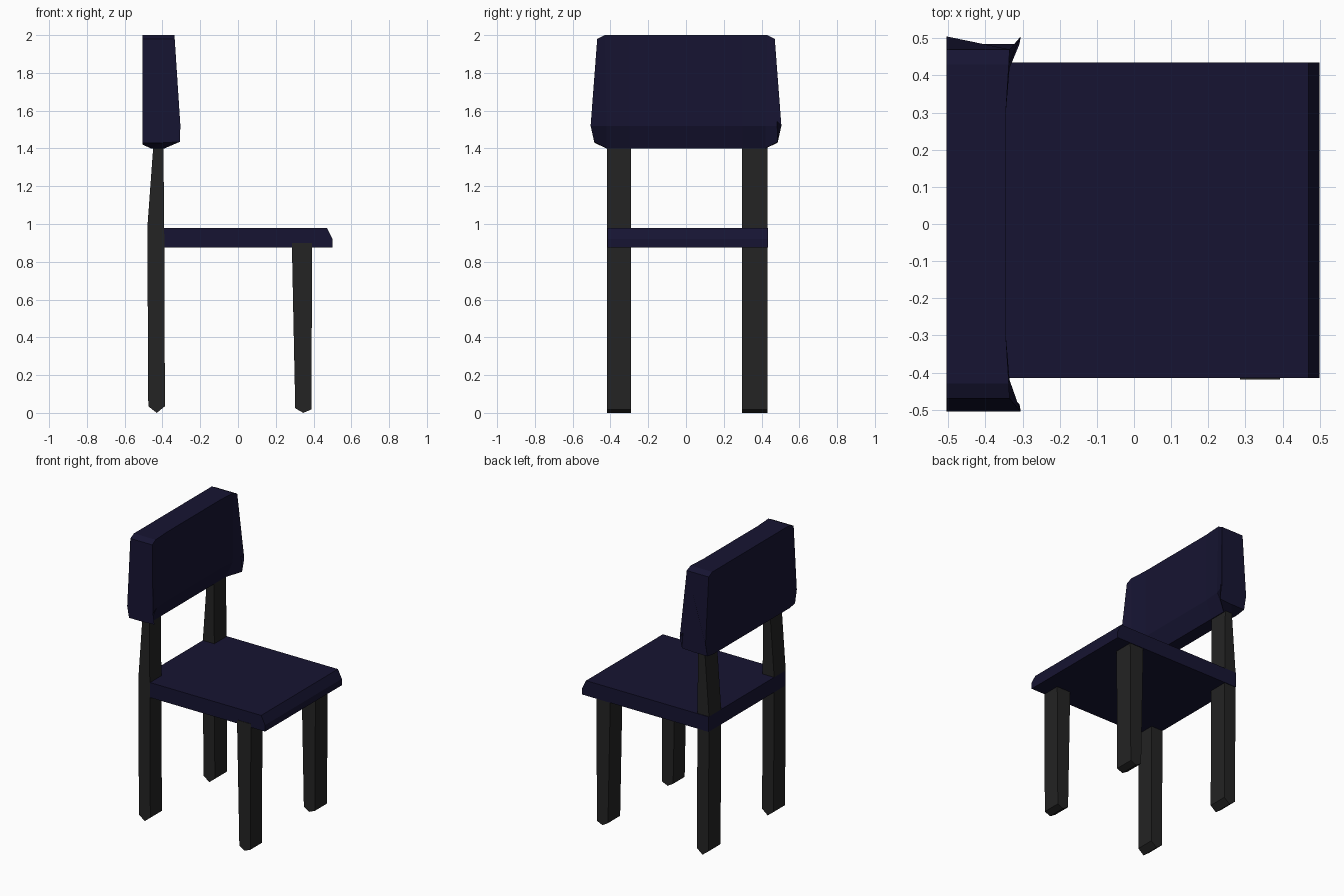
import bpy
import bmesh

if "Cube" in bpy.data.objects:
    bpy.data.objects.remove(bpy.data.objects["Cube"])


def material(name, rgb):
    m = bpy.data.materials.new(name)
    m.diffuse_color = (*rgb, 1)
    m.use_nodes = True
    m.node_tree.nodes["Principled BSDF"].inputs["Base Color"].default_value = m.diffuse_color
    return m


navy = material("navy", (0.008, 0.007, 0.032))
charcoal = material("charcoal", (0.017, 0.017, 0.017))


def loft(name, rings, mat):
    """Skin matching closed rings of points and cap both ends."""
    bm = bmesh.new()
    rows = [[bm.verts.new(p) for p in ring] for ring in rings]
    n = len(rows[0])
    for a, b in zip(rows, rows[1:]):
        for i in range(n):
            j = (i + 1) % n
            bm.faces.new((a[i], a[j], b[j], b[i]))
    bm.faces.new(rows[0])
    bm.faces.new(rows[-1])
    bmesh.ops.recalc_face_normals(bm, faces=bm.faces)
    mesh = bpy.data.meshes.new(name)
    bm.to_mesh(mesh)
    bm.free()
    mesh.materials.append(mat)
    obj = bpy.data.objects.new(name, mesh)
    bpy.context.collection.objects.link(obj)
    return obj


def slab(name, profile, y0, y1, mat):
    """Extrude a side profile (x, z) across y."""
    return loft(name, [[(x, y, z) for x, z in profile] for y in (y0, y1)], mat)


# Seat with a sloped front lip
slab("seat", [(-0.48, 0.875), (0.5, 0.875), (0.5, 0.92), (0.47, 0.98), (-0.48, 0.98)],
     -0.415, 0.435, navy)

# Legs with wedge feet; the rear ones carry on up as back posts
rear = [(-0.43, 0), (-0.387, 0.035), (-0.39, 0.9), (-0.395, 1.42),
        (-0.448, 1.42), (-0.48, 0.98), (-0.475, 0.035)]
front = [(0.345, 0), (0.388, 0.018), (0.393, 0.9), (0.285, 0.9), (0.303, 0.025)]
for side, y0, y1 in (("right", -0.418, -0.29), ("left", 0.296, 0.431)):
    slab("rear_leg_" + side, rear, y0, y1, charcoal)
    slab("front_leg_" + side, front, y0, y1, charcoal)

# Backrest: rings of (x, y, z) from the middle out to one end, then mirrored
inner = [(-0.505, 0.30, 2.0), (-0.345, 0.30, 2.0), (-0.345, 0.30, 1.52),
         (-0.39, 0.30, 1.40), (-0.46, 0.30, 1.40), (-0.505, 0.30, 1.42), (-0.505, 0.30, 1.52)]
shoulder = [(-0.505, 0.43, 2.0), (-0.337, 0.43, 2.0), (-0.335, 0.42, 1.52),
            (-0.39, 0.42, 1.40), (-0.46, 0.42, 1.40), (-0.505, 0.42, 1.42), (-0.505, 0.43, 1.52)]
end = [(-0.505, 0.47, 1.98), (-0.335, 0.47, 1.98), (-0.305, 0.505, 1.52),
       (-0.308, 0.485, 1.435), (-0.40, 0.485, 1.43), (-0.505, 0.485, 1.43), (-0.505, 0.505, 1.52)]
half = [inner, shoulder, end]
mirrored = [[(x, -y, z) for x, y, z in ring] for ring in reversed(half)]
loft("backrest", mirrored + half, navy)
